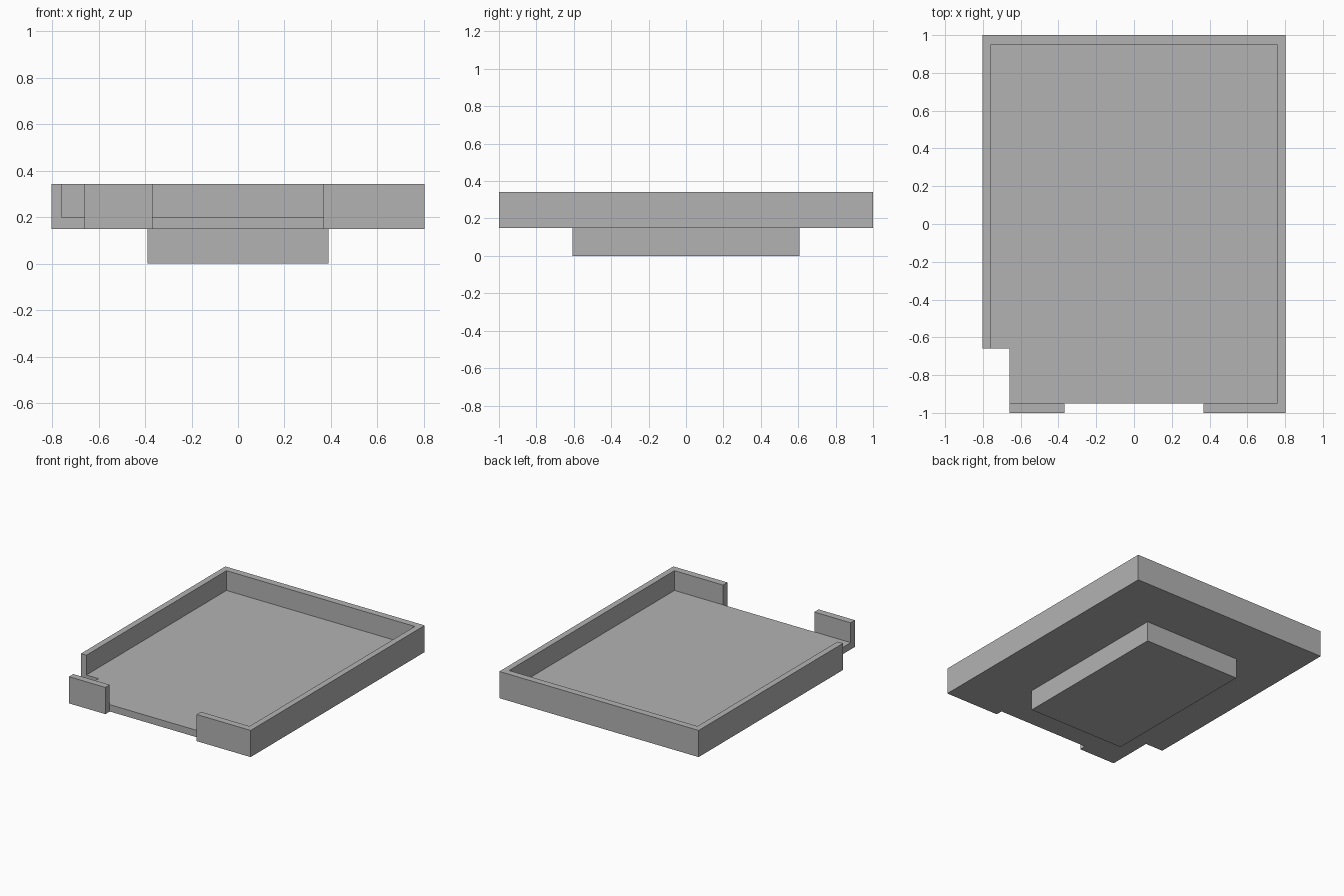
import bpy
import bmesh

cube = bpy.data.objects.get("Cube")
if cube:
    bpy.data.objects.remove(cube, do_unlink=True)

grey = bpy.data.materials.new("plain grey")
grey.use_nodes = True
colour = (0.45, 0.45, 0.45, 1)
grey.diffuse_color = colour
grey.node_tree.nodes["Principled BSDF"].inputs["Base Color"].default_value = colour


def prism(name, outline, bottom, top):
    """Extrude a flat outline upwards into a solid part."""
    bm = bmesh.new()
    base = bm.faces.new([bm.verts.new((x, y, bottom)) for x, y in outline])
    extruded = bmesh.ops.extrude_face_region(bm, geom=[base], use_keep_orig=True)
    for item in extruded["geom"]:
        if isinstance(item, bmesh.types.BMVert):
            item.co.z = top
    bmesh.ops.recalc_face_normals(bm, faces=bm.faces)
    mesh = bpy.data.meshes.new(name)
    bm.to_mesh(mesh)
    bm.free()
    mesh.materials.append(grey)
    part = bpy.data.objects.new(name, mesh)
    bpy.context.collection.objects.link(part)
    return part


def rectangle(x0, x1, y0, y1):
    return [(x0, y0), (x1, y0), (x1, y1), (x0, y1)]


# Tray dimensions
OUT_X, OUT_Y = 0.802, 1.0
IN_X, IN_Y = 0.758, 0.95
NOTCH = -0.66
GAP = 0.367
BASE, FLOOR, RIM = 0.148, 0.198, 0.342

# Plinth under the tray
prism("plinth", rectangle(-0.39, 0.39, -0.607, 0.607), 0, BASE)

# Tray floor, with the front right corner notched out
prism("tray_floor", [(NOTCH, -IN_Y), (IN_X, -IN_Y), (IN_X, IN_Y),
                     (-IN_X, IN_Y), (-IN_X, NOTCH), (NOTCH, NOTCH)], BASE, FLOOR)

# Wall running round the right, back and left sides to the front gap
prism("tray_wall", [(-OUT_X, NOTCH), (-IN_X, NOTCH), (-IN_X, IN_Y), (IN_X, IN_Y),
                    (IN_X, -IN_Y), (GAP, -IN_Y), (GAP, -OUT_Y), (OUT_X, -OUT_Y),
                    (OUT_X, OUT_Y), (-OUT_X, OUT_Y)], BASE, RIM)

# Separate piece of front wall beside the notch
prism("front_wall_right", rectangle(NOTCH, -GAP, -OUT_Y, -IN_Y), BASE, RIM)
